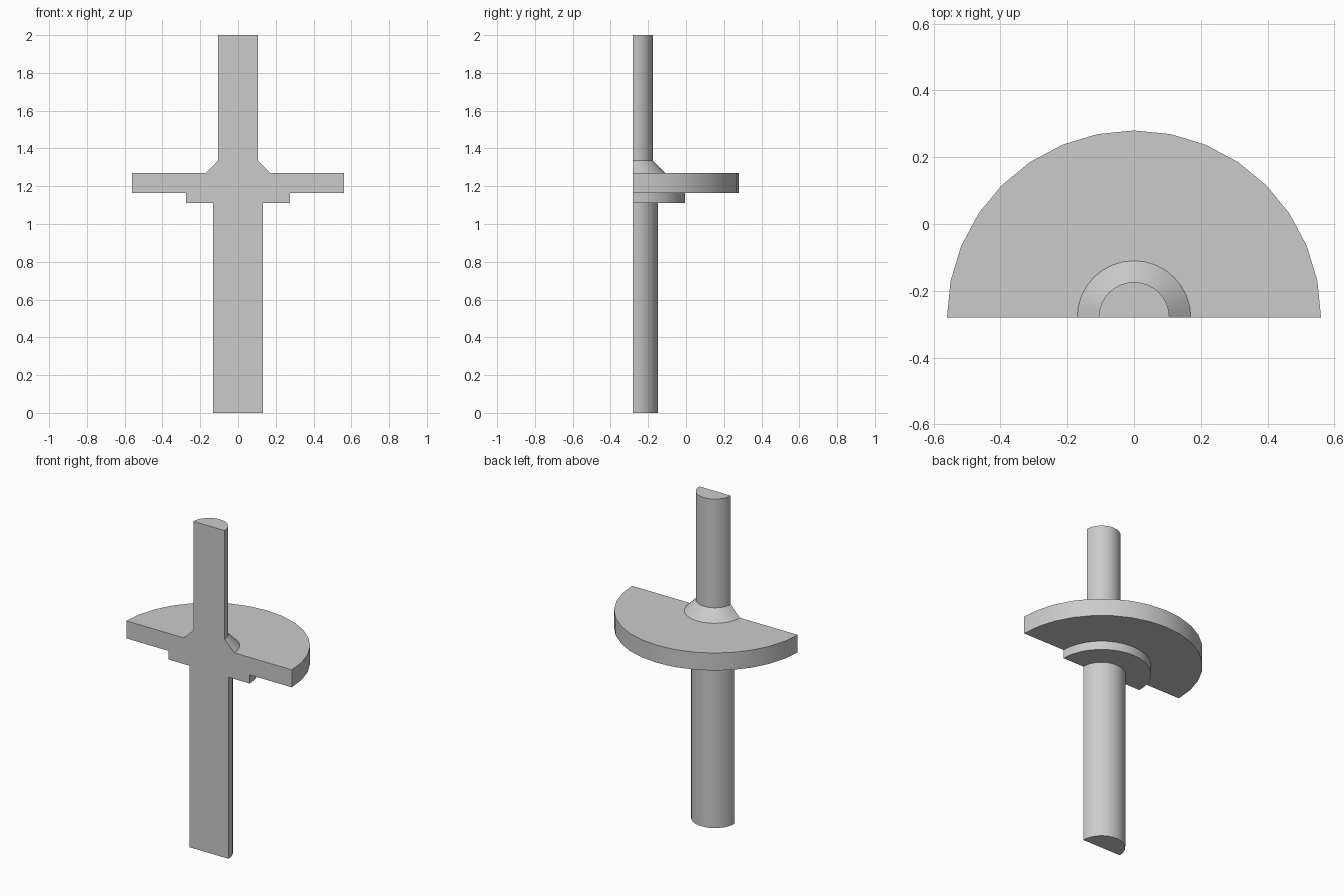
import bpy
import bmesh
from math import cos, sin, pi, radians

cube = bpy.data.objects.get("Cube")
if cube:
    bpy.data.objects.remove(cube, do_unlink=True)

# Plain grey material
GREY = (0.6, 0.6, 0.6, 1.0)
grey = bpy.data.materials.new("plain_grey")
grey.use_nodes = True
grey.diffuse_color = GREY
grey.node_tree.nodes["Principled BSDF"].inputs["Base Color"].default_value = GREY

SEGMENTS = 16
DISC_RADIUS = 0.56

# Outer profile from bottom to top: (radius, height)
profile = [
    (0.132, 0.0), (0.132, 1.11),        # lower shaft
    (0.275, 1.11), (0.275, 1.163),      # collar under the disc
    (DISC_RADIUS, 1.163), (DISC_RADIUS, 1.27),  # disc
    (0.17, 1.27), (0.106, 1.335),       # sloped shoulder
    (0.106, 2.0),                       # upper shaft
]

# Half turn of the profile
bm = bmesh.new()
rings = []
for radius, height in profile:
    ring = []
    for i in range(SEGMENTS + 1):
        angle = pi * i / SEGMENTS
        ring.append(bm.verts.new((radius * cos(angle),
                                  radius * sin(angle) - DISC_RADIUS / 2,
                                  height)))
    rings.append(ring)

for low, high in zip(rings, rings[1:]):
    for i in range(SEGMENTS):
        bm.faces.new((low[i], low[i + 1], high[i + 1], high[i]))

# End caps and the flat cut face at the front
bm.faces.new(rings[0])
bm.faces.new(rings[-1])
bm.faces.new([r[0] for r in rings] + [r[-1] for r in reversed(rings)])
bmesh.ops.recalc_face_normals(bm, faces=bm.faces)

mesh = bpy.data.meshes.new("half_flanged_shaft")
bm.to_mesh(mesh)
bm.free()
mesh.materials.append(grey)
shaft = bpy.data.objects.new("half_flanged_shaft", mesh)
bpy.context.collection.objects.link(shaft)

# Smooth round sides, sharp steps
bpy.ops.object.select_all(action="DESELECT")
shaft.select_set(True)
bpy.context.view_layer.objects.active = shaft
bpy.ops.object.shade_smooth_by_angle(angle=radians(30))
